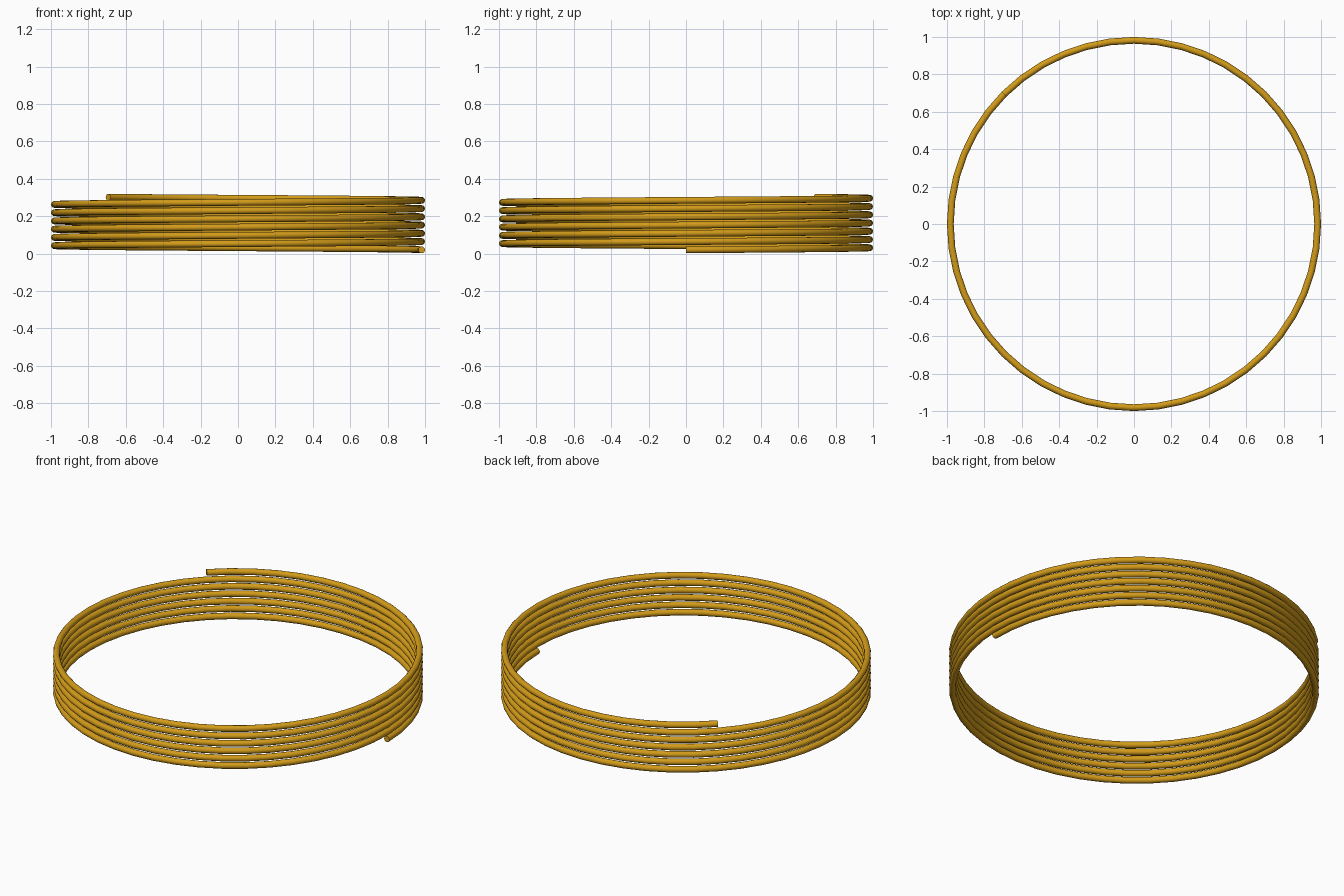
import bpy, bmesh, math

if "Cube" in bpy.data.objects:
    bpy.data.objects.remove(bpy.data.objects["Cube"])

TURNS = 6.375        # ends 135 degrees past the start
STEPS = 48           # path segments per turn
SIDES = 12           # tube cross-section
R, TUBE = 0.982, 0.018
PITCH, Z0 = 0.0441, 0.0205

# wire coil: one round tube swept along a helix
bm = bmesh.new()
rings = []
for i in range(round(TURNS * STEPS) + 1):
    a = 2 * math.pi * i / STEPS
    z = Z0 + PITCH * i / STEPS
    ring = []
    for k in range(SIDES):
        t = 2 * math.pi * k / SIDES
        r = R + TUBE * math.cos(t)
        ring.append(bm.verts.new((r * math.cos(a), r * math.sin(a), z + TUBE * math.sin(t))))
    rings.append(ring)
for lo, hi in zip(rings, rings[1:]):
    for k in range(SIDES):
        n = (k + 1) % SIDES
        bm.faces.new((lo[k], hi[k], hi[n], lo[n]))

# flat cut ends
bm.faces.new(rings[0])
bm.faces.new(rings[-1][::-1])
bmesh.ops.recalc_face_normals(bm, faces=bm.faces)

mesh = bpy.data.meshes.new("wire_coil")
bm.to_mesh(mesh)
bm.free()
coil = bpy.data.objects.new("wire_coil", mesh)
bpy.context.collection.objects.link(coil)

mat = bpy.data.materials.new("golden_wire")
mat.diffuse_color = (0.65, 0.33, 0.01, 1)
mat.use_nodes = True
mat.node_tree.nodes["Principled BSDF"].inputs["Base Color"].default_value = mat.diffuse_color
mesh.materials.append(mat)

bpy.context.view_layer.objects.active = coil
coil.select_set(True)
bpy.ops.object.shade_smooth_by_angle(angle=math.radians(40))
